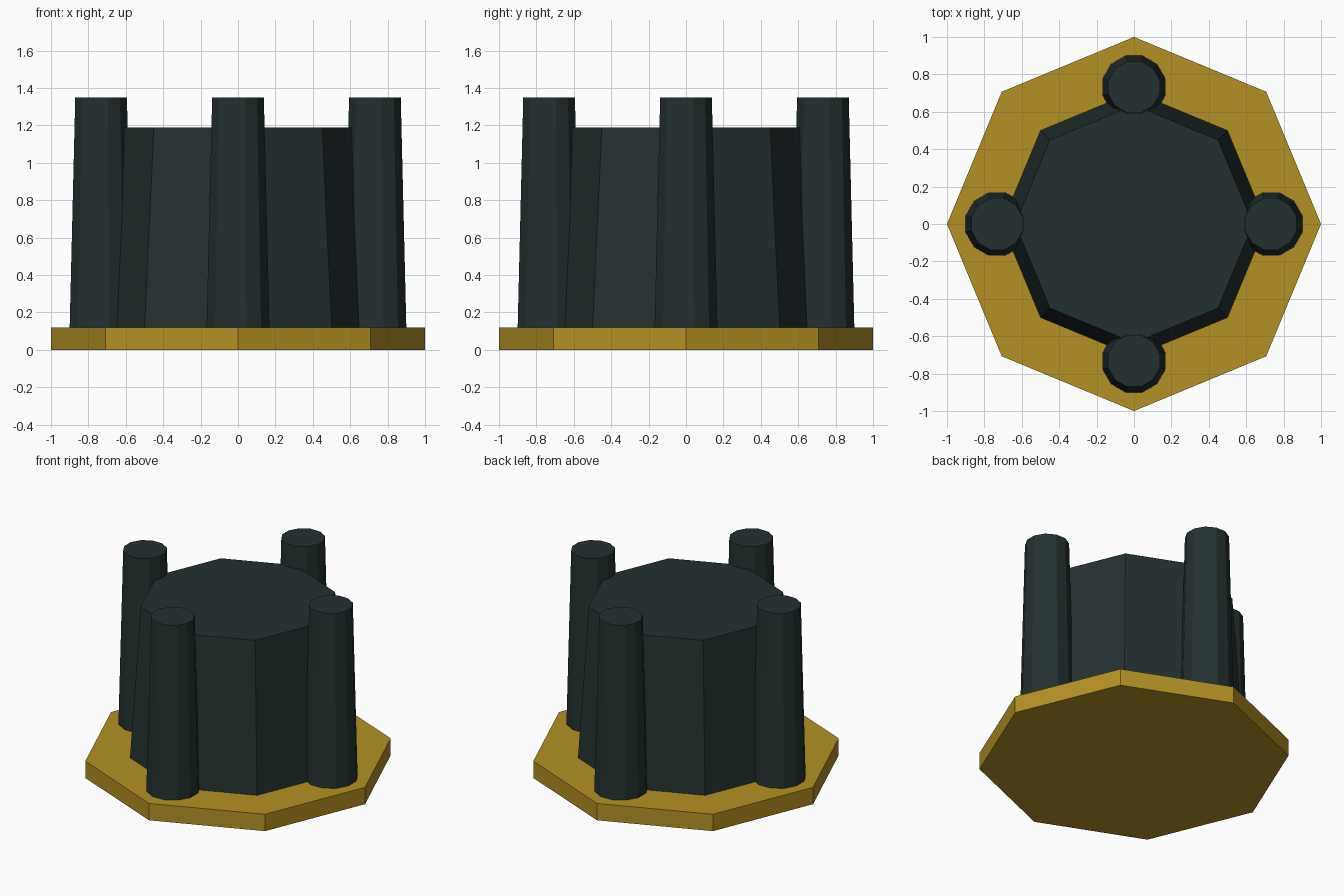
import bpy
import math

cube = bpy.data.objects.get("Cube")
if cube:
    bpy.data.objects.remove(cube, do_unlink=True)


def make_material(name, rgb):
    mat = bpy.data.materials.new(name)
    mat.use_nodes = True
    color = (*rgb, 1.0)
    mat.diffuse_color = color
    mat.node_tree.nodes["Principled BSDF"].inputs["Base Color"].default_value = color
    return mat


gold = make_material("gold", (0.46, 0.28, 0.017))
dark = make_material("dark_slate", (0.018, 0.030, 0.030))


def tapered_prism(name, sides, r_low, r_high, z_low, z_high, mat, x=0, y=0, turn=0):
    """Flat-sided prism, optionally narrowing towards the top."""
    bpy.ops.mesh.primitive_cone_add(
        vertices=sides, radius1=r_low, radius2=r_high, depth=z_high - z_low,
        location=(x, y, (z_low + z_high) / 2), rotation=(0, 0, turn))
    obj = bpy.context.object
    obj.name = name
    obj.data.materials.append(mat)
    return obj


BASE_TOP = 0.12

# Octagonal base plate and tapered body, corners on the axes
tapered_prism("base_plate", 8, 1.0, 1.0, 0, BASE_TOP, gold)
tapered_prism("body", 8, 0.707, 0.636, BASE_TOP, 1.19, dark)

# Four tapered columns at the body corners
for i, side in enumerate(("left", "back", "right", "front")):
    a = i * math.pi / 2
    tapered_prism(side + "_column", 12, 0.174, 0.143, BASE_TOP, 1.35, dark,
                  0.732 * math.cos(a), 0.732 * math.sin(a), math.pi / 12)
